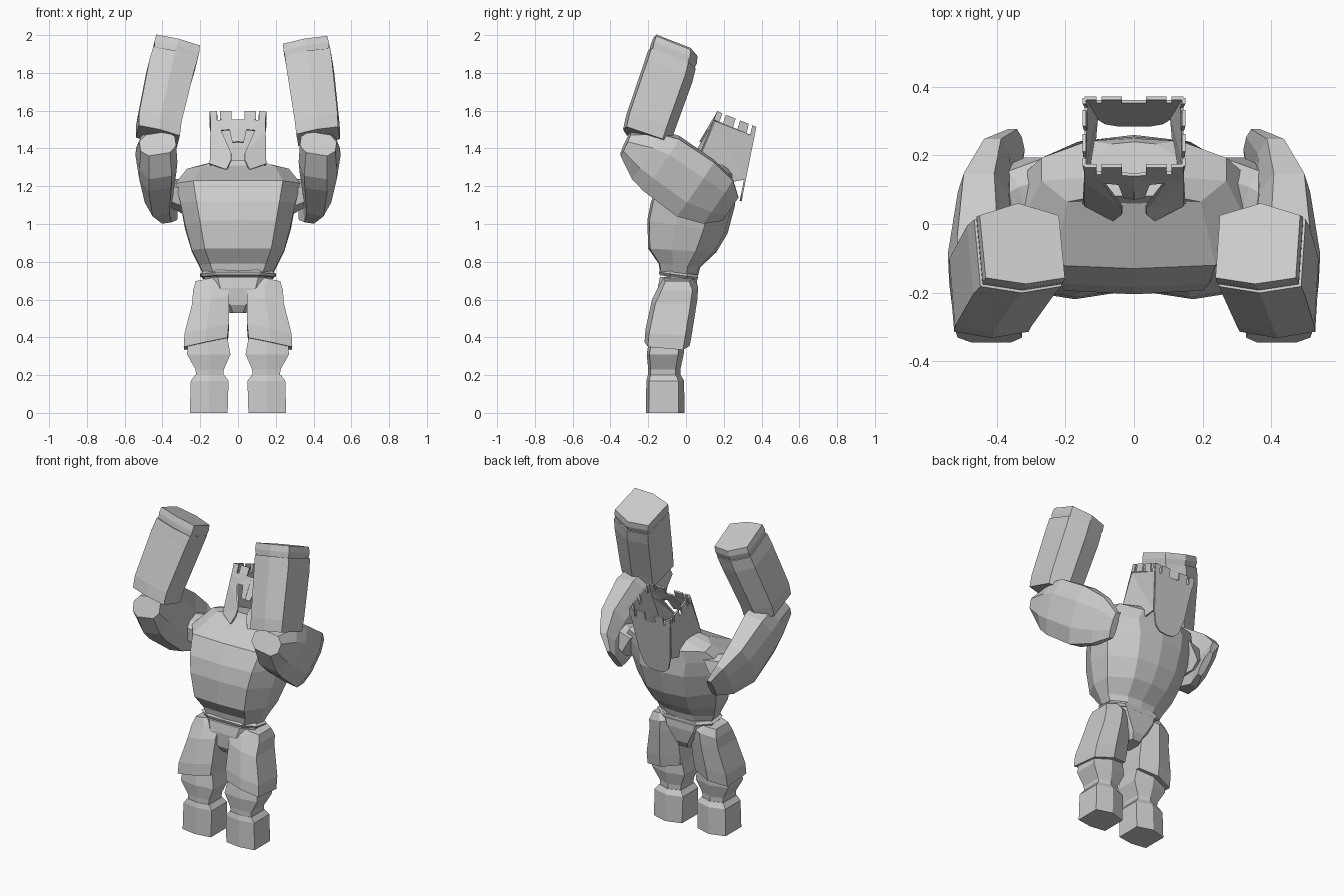
import bpy, bmesh
from math import radians
from mathutils import Vector, Euler, Matrix

cube = bpy.data.objects.get("Cube")
if cube:
    bpy.data.objects.remove(cube)

stone = bpy.data.materials.new("grey stone")
stone.use_nodes = True
GREY = (0.6, 0.6, 0.6, 1)
stone.diffuse_color = GREY
stone.node_tree.nodes["Principled BSDF"].inputs["Base Color"].default_value = GREY

# Unit cross-sections: a hexagon pointed to front and back, an octagon and a broad trunk
HEX = [(0, -1), (1, -.85), (1, .7), (0, 1), (-1, .7), (-1, -.85)]
OVAL = [(.6, -1), (1, -.45), (1, .45), (.6, 1), (-.6, 1), (-1, .45), (-1, -.45), (-.6, -1)]
TRUNK = [(0, -1), (.72, -.95), (1, -.3), (1, .4), (.5, .92), (0, 1),
         (-.5, .92), (-1, .4), (-1, -.3), (-.72, -.95)]


def finish(name, bm, mirror=False, thickness=0):
    bmesh.ops.recalc_face_normals(bm, faces=bm.faces)
    mesh = bpy.data.meshes.new(name)
    bm.to_mesh(mesh)
    bm.free()
    mesh.materials.append(stone)
    ob = bpy.data.objects.new(name, mesh)
    bpy.context.collection.objects.link(ob)
    if thickness:
        mod = ob.modifiers.new("Thickness", "SOLIDIFY")
        mod.thickness = thickness
        mod.offset = 0
    if mirror:
        ob.modifiers.new("Mirror", "MIRROR")
    return ob


def loft(name, shape, rings, mirror=False, roll=0):
    """Rings are (x, y, z, half width, half depth, tilt in degrees)."""
    bm = bmesh.new()
    loops = []
    for x, y, z, hx, hy, tilt in rings:
        rot = Euler((radians(tilt), radians(roll), 0)).to_matrix()
        loops.append([bm.verts.new(Vector((x, y, z)) + rot @ Vector((a * hx, b * hy, 0)))
                      for a, b in shape])
    n = len(shape)
    for low, high in zip(loops, loops[1:]):
        for i in range(n):
            j = (i + 1) % n
            bm.faces.new((low[i], low[j], high[j], high[i]))
    bm.faces.new(loops[0])
    bm.faces.new(loops[-1])
    return finish(name, bm, mirror)


def trunk_ring(front, back, width):
    f, b = Vector((0, *front)), Vector((0, *back))
    mid, d = (f + b) / 2, b - f
    tilt = Vector((d.y, d.z)).angle_signed(Vector((1, 0)))
    return (0, mid.y, mid.z, width, d.length / 2, tilt * 57.3)


# Torso, arched backwards
loft("torso", TRUNK, [trunk_ring(*r) for r in (
    ((-.135, .73), (.06, .71), .175),
    ((-.145, .79), (.075, .77), .205),
    ((-.2, .87), (.16, .85), .245),
    ((-.205, 1.02), (.22, .95), .28),
    ((-.185, 1.12), (.26, 1.1), .305),
    ((-.13, 1.23), (.255, 1.19), .33),
    ((.06, 1.31), (.25, 1.26), .27),
    ((.08, 1.34), (.24, 1.3), .13))])

# Belt and pelvis
loft("belt", OVAL, [(0, -.04, .715, .185, .1, -8), (0, -.04, .73, .2, .105, -8),
                    (0, -.035, .745, .18, .1, -8)])
loft("pelvis", OVAL, [(0, -.05, .53, .045, .07, 0), (0, -.05, .57, .07, .095, 0),
                      (0, -.045, .66, .155, .105, 0), (0, -.04, .72, .18, .098, 0)])

# Legs
loft("thigh", HEX, [
    (.17, -.1, .365, .118, .12, -5), (.165, -.09, .44, .12, .124, -3),
    (.145, -.06, .6, .1, .12, 0), (.14, -.04, .67, .1, .105, 0),
    (.165, -.04, .71, .06, .08, 0)], True, 12)
loft("calf", HEX, [
    (.15, -.115, .18, .07, .085, 0), (.15, -.115, .23, .075, .085, 0),
    (.155, -.11, .31, .115, .098, 0), (.16, -.1, .42, .1, .09, 0)], True)
loft("foot", HEX, [
    (.155, -.11, 0, .1, .102, 0), (.15, -.11, .17, .1, .1, 0),
    (.15, -.115, .2, .077, .087, 0)], True)

# Arms, raised overhead
loft("shoulder", OVAL, [(.26, .1, 1.15, .1, .1, 20), (.36, .07, 1.17, .07, .09, 20),
                        (.41, .04, 1.2, .05, .08, 40)], True, 60)
loft("upper_arm", OVAL, [
    (.345, .235, 1.08, .022, .075, 56), (.395, .17, 1.12, .042, .14, 56),
    (.43, .05, 1.19, .075, .175, 56), (.435, -.13, 1.32, .1, .168, 56),
    (.43, -.21, 1.365, .102, .142, 58), (.425, -.32, 1.425, .095, .062, 65)], True, 9)

# Each forearm leans inwards by its own amount
for side_name, side, lean, roll in (("left", 1, 0, -10), ("right", -1, -.035, -14)):
    loft(side_name + "_forearm", HEX, [
        (side * .425, -.21, 1.46, .112, .13, -19),
        (side * .42, -.19, 1.53, .115, .135, -19),
        (side * (.385 + lean * .7), -.095, 1.8, .122, .138, -21),
        (side * (.375 + lean), -.075, 1.87, .122, .135, -21)], False, side * roll)
    loft(side_name + "_fist", HEX, [
        (side * (.375 + lean), -.08, 1.85, .115, .125, -21),
        (side * (.368 + lean), -.065, 1.9, .122, .132, -21),
        (side * (.362 + lean), -.057, 1.935, .119, .127, -22)], False, side * roll)


# Helmet: an open shell of cut panels in a tilted frame, with a battlement rim
FRAME = Matrix.Translation((0, .17, 1.595)) @ Matrix.Rotation(radians(-22), 4, "X")
W, D, RIM = .145, .213, -.05


def panel(name, outlines, place):
    bm = bmesh.new()
    for outline in outlines:
        bm.faces.new([bm.verts.new((a, b, 0)) for a, b in outline])
    bmesh.ops.triangulate(bm, faces=bm.faces)
    bmesh.ops.remove_doubles(bm, verts=bm.verts, dist=.0005)
    for v in bm.verts:
        v.co = FRAME @ Vector(place(v.co.x, v.co.y))
    return finish(name, bm, True, .01)


def teeth(spans):
    return [[(a, RIM), (b, RIM), (b, 0), (a, 0)] for a, b in spans]


rim_spans = ((.035, .095), (.11, W))
forehead = [(0, RIM), (W, RIM), (W, -.11), (.09, -.11), (.045, -.11), (0, -.11)]
nose_guard = [(0, -.11), (.045, -.11), (.03, -.185), (0, -.185)]
cheek = [(W, -.11), (.09, -.11), (.09, -.215), (.035, -.25), (.035, -.29),
         (.06, -.345), (W, -.3)]
panel("helmet_face", [forehead, nose_guard, cheek] + teeth(rim_spans),
      lambda x, u: (x, .15 * u * (1 - x / W), u))

# The sides draw in towards the lower back
cheek_side = [(0, RIM), (D, RIM), (D, -.28), (D / 2, -.36), (0, -.3)]
panel("helmet_side", [cheek_side] + teeth(((0, .025), (.045, .1), (.125, .175), (.195, D))),
      lambda v, u: (W + .125 * u * v / D, v * (1 - .19 * u / D), u))

back = [(0, RIM), (.139, RIM), (.11, -.28), (.085, -.36), (.05, -.39), (0, -.395)]
panel("helmet_back", [back] + teeth(rim_spans),
      lambda x, u: (x, D - .19 * u, u))
